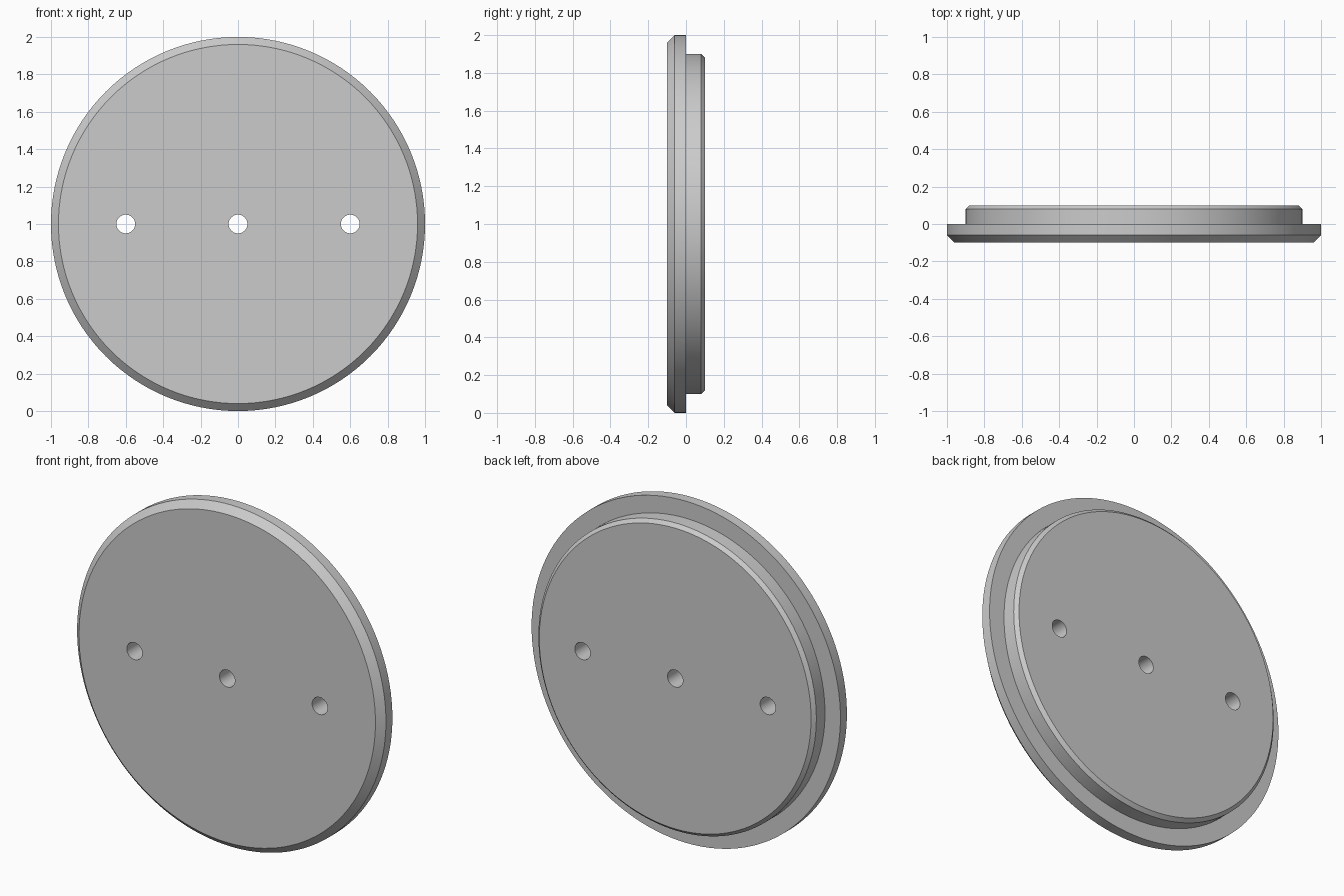
import bpy
import math
from mathutils import Matrix

cube = bpy.data.objects.get("Cube")
if cube:
    bpy.data.objects.remove(cube, do_unlink=True)

SEGMENTS = 128
TO_FRONT = Matrix.Translation((0, 0, 1)) @ Matrix.Rotation(math.radians(-90), 4, "X")

grey = bpy.data.materials.new("plain_grey")
grey.use_nodes = True
colour = (0.6, 0.6, 0.6, 1)
grey.diffuse_color = colour
grey.node_tree.nodes["Principled BSDF"].inputs["Base Color"].default_value = colour


def turned(name, profile):
    """Closed solid of revolution about y from (radius, y) pairs, front to back."""
    n = SEGMENTS
    verts = [(r * math.cos(math.tau * i / n), r * math.sin(math.tau * i / n), y)
             for r, y in profile for i in range(n)]
    faces = [(k * n + i, k * n + (i + 1) % n, (k + 1) * n + (i + 1) % n, (k + 1) * n + i)
             for k in range(len(profile) - 1) for i in range(n)]
    faces.append(tuple(reversed(range(n))))
    faces.append(tuple(range(len(verts) - n, len(verts))))
    mesh = bpy.data.meshes.new(name)
    mesh.from_pydata(verts, [], faces)
    mesh.transform(TO_FRONT)
    mesh.materials.append(grey)
    obj = bpy.data.objects.new(name, mesh)
    bpy.context.collection.objects.link(obj)
    return obj


# Stepped disc: chamfered flange in front, smaller chamfered plug behind
disc = turned("stepped_disc", [(0.96, -0.1), (1, -0.06), (1, 0),
                               (0.9, 0), (0.9, 0.08), (0.88, 0.1)])

# Three through holes in a row
for side, x in (("right", -0.6), ("centre", 0), ("left", 0.6)):
    cutter = turned(side + "_hole_cutter", [(0.05, -0.2), (0.05, 0.2)])
    cutter.location.x = x
    cutter.hide_render = True
    cutter.hide_set(True)
    cut = disc.modifiers.new(side + "_hole", "BOOLEAN")
    cut.operation = "DIFFERENCE"
    cut.solver = "EXACT"
    cut.object = cutter

# Bake the holes, then smooth the round walls and keep the edges crisp
bpy.ops.object.select_all(action="DESELECT")
disc.select_set(True)
bpy.context.view_layer.objects.active = disc
for cut in list(disc.modifiers):
    cutter = cut.object
    bpy.ops.object.modifier_apply(modifier=cut.name)
    bpy.data.objects.remove(cutter, do_unlink=True)
bpy.ops.object.shade_smooth_by_angle(angle=math.radians(30))
